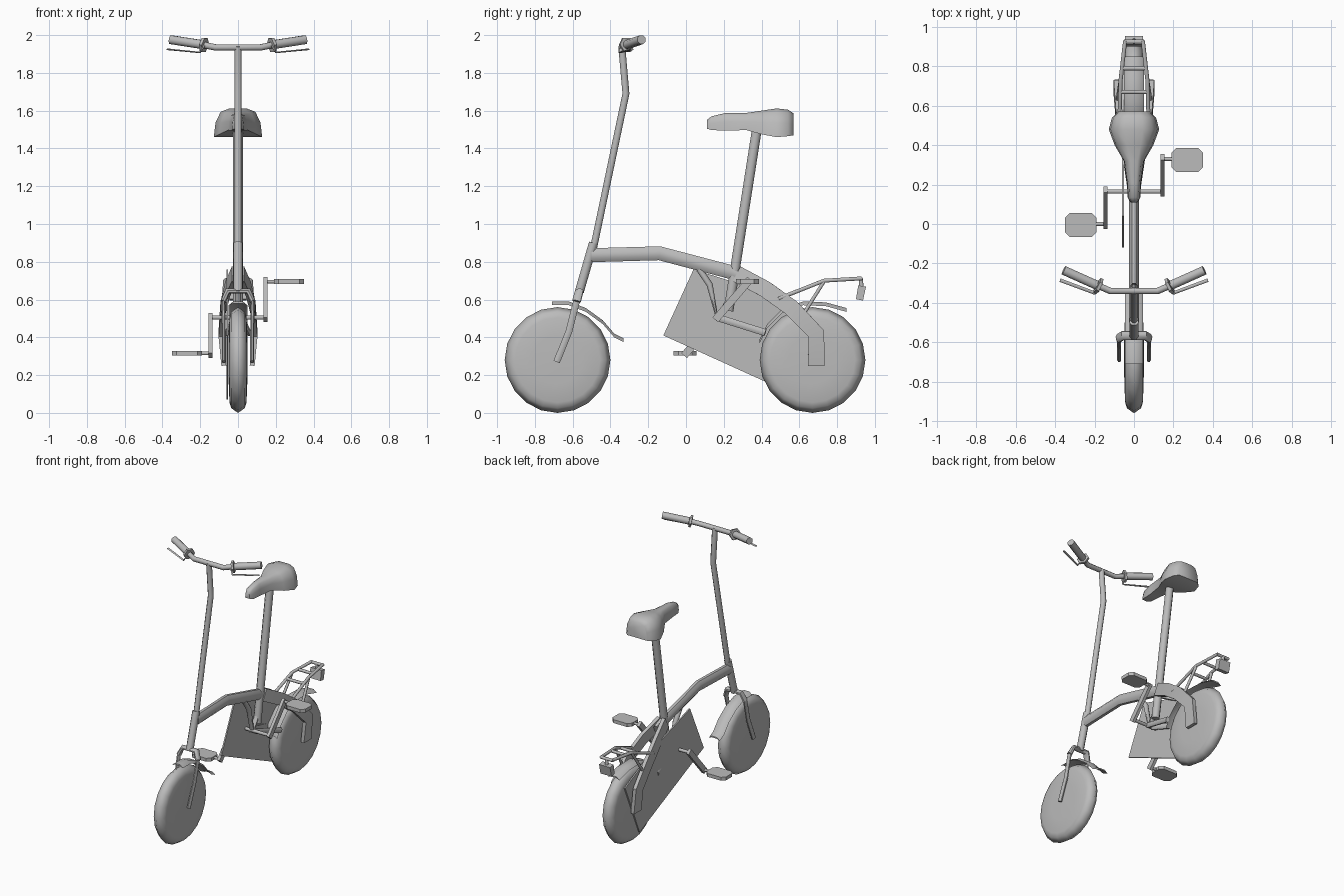
import bpy, bmesh, math
from mathutils import Vector

if "Cube" in bpy.data.objects:
    bpy.data.objects.remove(bpy.data.objects["Cube"], do_unlink=True)

grey = bpy.data.materials.new("plain grey")
grey.use_nodes = True
grey.diffuse_color = (0.5, 0.5, 0.5, 1)
grey.node_tree.nodes["Principled BSDF"].inputs["Base Color"].default_value = (0.5, 0.5, 0.5, 1)


def finish(name, bm, angle=50):
    bmesh.ops.recalc_face_normals(bm, faces=bm.faces)
    mesh = bpy.data.meshes.new(name)
    bm.to_mesh(mesh)
    bm.free()
    ob = bpy.data.objects.new(name, mesh)
    mesh.materials.append(grey)
    bpy.context.collection.objects.link(ob)
    bpy.ops.object.select_all(action='DESELECT')
    ob.select_set(True)
    bpy.context.view_layer.objects.active = ob
    bpy.ops.object.shade_smooth_by_angle(angle=math.radians(angle))
    return ob


def loft(name, rings, caps=True, angle=50):
    """Skin a row of closed rings of points."""
    bm = bmesh.new()
    rows = [[bm.verts.new(p) for p in ring] for ring in rings]
    n = len(rows[0])
    for a, b in zip(rows, rows[1:]):
        for i in range(n):
            j = (i + 1) % n
            bm.faces.new((a[i], a[j], b[j], b[i]))
    if caps:
        bm.faces.new(rows[0])
        bm.faces.new(rows[-1])
    return finish(name, bm, angle)


def tube(name, points, ru, rv=None, sides=8, ref=(1, 0, 0), angle=50):
    """Sweep an oval along a path; ru is the radius along ref, rv across it."""
    pts = [Vector(p) for p in points]
    rv = rv or ru
    rings = []
    for i, p in enumerate(pts):
        d0 = (p - pts[i - 1]).normalized() if i else None
        d1 = (pts[i + 1] - p).normalized() if i + 1 < len(pts) else None
        t = ((d0 or d1) + (d1 or d0)).normalized()
        u = Vector(ref) - t * t.dot(Vector(ref))
        u.normalize()
        v = t.cross(u)
        k = math.sqrt(2) if sides == 4 else 1
        rings.append([p + k * (u * ru * math.cos(a) + v * rv * math.sin(a))
                      for a in [math.tau * (s + 0.5) / sides for s in range(sides)]])
    return loft(name, rings, angle=angle)


def side_path(x, yz):
    return [(x, y, z) for y, z in yz]


def plate(name, outline, offset):
    """Extrude a flat polygon by an offset vector."""
    off = Vector(offset)
    return loft(name, [[Vector(p) for p in outline], [Vector(p) + off for p in outline]], angle=30)


def wheel(name, y):
    profile = [(-0.051, 0.004), (-0.049, 0.13), (-0.045, 0.225), (-0.036, 0.255), (0, 0.28)]
    profile += [(-x, r) for x, r in reversed(profile[:-1])]
    n = 20
    rings = [[(x, y + r * math.cos(math.tau * i / n), 0.28 + r * math.sin(math.tau * i / n))
              for i in range(n)] for x, r in profile]
    loft(name, rings, angle=70)


def fender(name, yz, w):
    """Shallow arched strip."""
    rings = []
    for y, z in yz:
        rings.append([(-w, y, z - 0.02), (-w * 0.5, y, z), (w * 0.5, y, z), (w, y, z - 0.02),
                      (w * 0.5, y, z - 0.01), (-w * 0.5, y, z - 0.01)])
    loft(name, rings)


# Wheels and fenders
wheel("front_wheel", -0.68)
wheel("rear_wheel", 0.67)
fender("front_fender", [(-0.71, 0.59), (-0.62, 0.59), (-0.53, 0.555), (-0.44, 0.49), (-0.38, 0.42), (-0.33, 0.395)], 0.045)
fender("rear_fender", [(0.39, 0.39), (0.43, 0.47), (0.51, 0.55), (0.62, 0.59), (0.74, 0.585), (0.85, 0.555)], 0.05)

# Front fork, one bent tube from axle end to axle end
half = [(-0.685, 0.27), (-0.62, 0.43), (-0.58, 0.59)]
fork = [(0.075, *half[0]), (0.075, *half[1]), (0.078, *half[2]), (0.055, -0.565, 0.645)]
for s, side in ((1, "left"), (-1, "right")):
    tube(side + "_fork_leg", [(s * x, y, z) for x, y, z in fork[:3]], 0.011, 0.019)
tube("fork_crown", [(-0.078, -0.58, 0.59), (-0.055, -0.565, 0.645),
                    (0.055, -0.565, 0.645), (0.078, -0.58, 0.59)], 0.024, 0.016, ref=(0, 1, 0.2))

# Steering column
tube("head_tube", side_path(0, [(-0.565, 0.64), (-0.49, 0.90)]), 0.026)
tube("steering_column", side_path(0, [(-0.49, 0.87), (-0.318, 1.69), (-0.34, 1.94)]), 0.02)

# Handlebar with grips, clamps and brake levers
tube("handlebar", [(-0.2, -0.305, 1.952), (-0.12, -0.34, 1.935), (0.12, -0.34, 1.935), (0.2, -0.305, 1.952)],
     0.018, ref=(0, 0, 1))
for s, side in ((1, "left"), (-1, "right")):
    tube(side + "_grip", [(s * 0.19, -0.31, 1.95), (s * 0.357, -0.235, 1.976)], 0.025, ref=(0, 0, 1))
    tube(side + "_lever_clamp", [(s * 0.174, -0.318, 1.947), (s * 0.188, -0.311, 1.95)], 0.042, sides=6, ref=(0, 0, 1))
    tube(side + "_brake_lever", [(s * 0.18, -0.335, 1.945), (s * 0.2, -0.35, 1.908), (s * 0.375, -0.285, 1.925)],
         0.005, 0.009, sides=6, ref=(0, 0, 1))

# Main frame
tube("main_tube", side_path(0, [(-0.50, 0.835), (-0.14, 0.845), (0.24, 0.745), (0.34, 0.70)]), 0.028, 0.04)
tube("seat_post", side_path(0, [(0.375, 1.5), (0.225, 0.54)]), 0.028)
tube("down_tube", side_path(0, [(0.07, 0.76), (0.125, 0.68), (0.165, 0.505), (0.24, 0.62)]), 0.018)
for s, side in ((1, "left"), (-1, "right")):
    tube(side + "_rear_leg", [(s * x, y, z) for x, y, z in
         [(0.02, 0.27, 0.735), (0.055, 0.42, 0.655), (0.08, 0.56, 0.555), (0.09, 0.69, 0.42), (0.075, 0.69, 0.25)]],
         0.013, 0.044, sides=4, angle=40)
    tube(side + "_chain_stay", [(s * 0.02, 0.165, 0.505), (s * 0.058, 0.42, 0.425)], 0.012, 0.02)

# Chain guard plate on one side only
guard = side_path(-0.062, [(0.04, 0.76), (-0.12, 0.41), (0.63, 0.07), (0.80, 0.46), (0.42, 0.64)])
plate("chain_guard", guard, (0.01, 0, 0))

# Cranks and pedals
tube("crank_axle", [(-0.15, 0.165, 0.505), (0.15, 0.165, 0.505)], 0.012, ref=(0, 0, 1))
for s, side in ((1, "left"), (-1, "right")):
    py, pz = 0.165 + s * 0.165, 0.505 + s * 0.19
    tube(side + "_crank", [(s * 0.145, 0.165 - s * 0.01, 0.505 - s * 0.012), (s * 0.145, py + s * 0.01, pz + s * 0.012)],
         0.011, 0.02, sides=4, angle=30)
    tube(side + "_pedal_spindle", [(s * 0.145, py, pz), (s * 0.21, py, pz)], 0.01, ref=(0, 0, 1))
    w, d, c = 0.08, 0.061, 0.025
    corners = [(w, d - c), (w - c, d), (c - w, d), (-w, d - c), (-w, c - d), (c - w, -d), (w - c, -d), (w, c - d)]
    plate(side + "_pedal", [(s * 0.27 + a, py - 0.005 + b, pz - 0.012) for a, b in corners], (0, 0, 0.025))

# Saddle: y, half width, bottom, top
stations = [(0.11, 0.018, 1.505, 1.55), (0.135, 0.032, 1.497, 1.57), (0.21, 0.036, 1.495, 1.588),
            (0.32, 0.052, 1.497, 1.588), (0.40, 0.098, 1.475, 1.60), (0.48, 0.128, 1.46, 1.612),
            (0.54, 0.112, 1.465, 1.605), (0.57, 0.082, 1.47, 1.585)]
rings = []
for y, w, lo, hi in stations:
    h = hi - lo
    right = [(w, lo), (w * 0.93, lo + h * 0.5), (w * 0.72, lo + h * 0.88), (w * 0.35, hi)]
    rings.append([(x, y, z) for x, z in right + [(-x, z) for x, z in reversed(right)]])
loft("saddle", rings, angle=60)

# Luggage rack and tail light
for s, side in ((1, "left"), (-1, "right")):
    tube(side + "_rack_rail", [(s * 0.075, 0.49, 0.605), (s * 0.068, 0.73, 0.70), (s * 0.045, 0.93, 0.712)], 0.011)
    tube(side + "_rack_strut", [(s * 0.068, 0.73, 0.695), (s * 0.085, 0.62, 0.52)], 0.01)
for i, (y, z, w) in enumerate([(0.67, 0.676, 0.07), (0.79, 0.702, 0.062), (0.925, 0.71, 0.05)]):
    tube(f"rack_crossbar_{i + 1}", [(-w, y, z), (w, y, z)], 0.011, ref=(0, 0, 1))
light = side_path(-0.045, [(0.912, 0.675), (0.953, 0.668), (0.937, 0.595), (0.9, 0.602)])
plate("tail_light", light, (0.09, 0, 0))
tube("tail_light_bracket", side_path(0, [(0.925, 0.71), (0.93, 0.66)]), 0.012)
